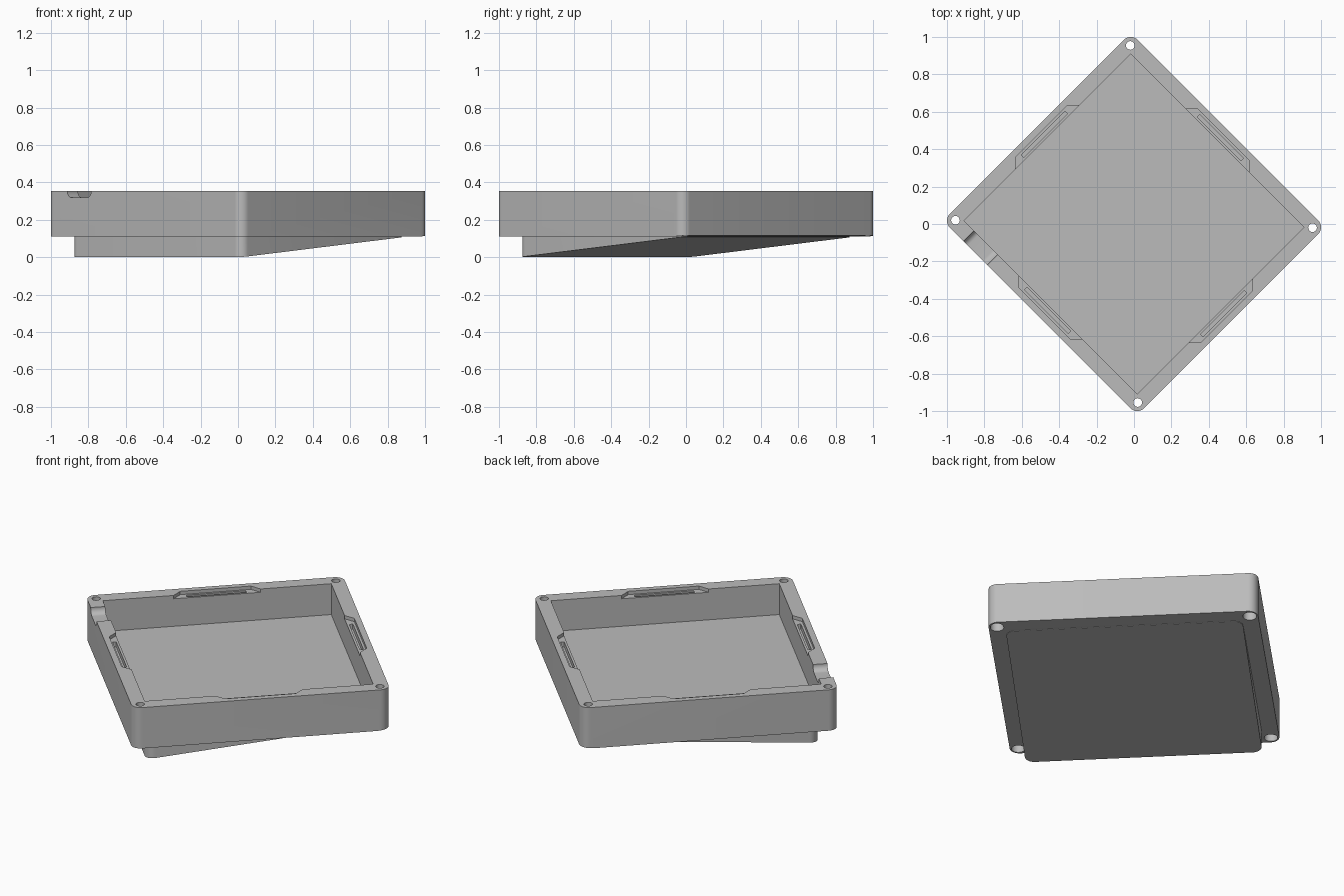
import bpy, bmesh, math
from mathutils import Matrix

if "Cube" in bpy.data.objects:
    bpy.data.objects.remove(bpy.data.objects["Cube"])

A, B = 0.71, 0.735          # half width and half length of the case
CA, CB = 0.63, 0.655        # half size of the cavity
FA, FB = 0.62, 0.645        # half size of the sloped foot
TOP, BASE, FLOOR = 0.355, 0.11, 0.17
SLOPE = math.tan(math.radians(5))

grey = bpy.data.materials.new("light_grey")
grey.diffuse_color = (0.50, 0.50, 0.50, 1)
grey.use_nodes = True
grey.node_tree.nodes["Principled BSDF"].inputs["Base Color"].default_value = grey.diffuse_color

# axis swaps: profile drawn in the YZ or the XZ plane
YZ = Matrix(((0, 0, 1, 0), (1, 0, 0, 0), (0, 1, 0, 0), (0, 0, 0, 1)))
XZ = Matrix(((1, 0, 0, 0), (0, 0, -1, 0), (0, 1, 0, 0), (0, 0, 0, 1)))


def prism(name, pts, z0, z1, matrix=Matrix()):
    """Extrude a counter-clockwise profile from z0 to z1."""
    bm = bmesh.new()
    face = bm.faces.new([bm.verts.new((x, y, z0)) for x, y in pts])
    new = bmesh.ops.extrude_face_region(bm, geom=[face])["geom"]
    for v in new:
        if isinstance(v, bmesh.types.BMVert):
            v.co.z = z1
    bm.transform(matrix)
    bmesh.ops.recalc_face_normals(bm, faces=bm.faces)
    mesh = bpy.data.meshes.new(name)
    bm.to_mesh(mesh)
    bm.free()
    mesh.materials.append(grey)
    obj = bpy.data.objects.new(name, mesh)
    bpy.context.collection.objects.link(obj)
    return obj


def rounded(x0, x1, y0, y1, r, n=10):
    """Rectangle profile with rounded corners."""
    pts = []
    for i, (cx, cy) in enumerate([(x1 - r, y1 - r), (x0 + r, y1 - r),
                                  (x0 + r, y0 + r), (x1 - r, y0 + r)]):
        for k in range(n + 1):
            t = math.pi / 2 * (i + k / n)
            pts.append((cx + r * math.cos(t), cy + r * math.sin(t)))
    return pts


def rect(x, y):
    return [(-x, -y), (x, -y), (x, y), (-x, y)]


def circle(cx, cy, r, n=32):
    return [(cx + r * math.cos(2 * math.pi * k / n),
             cy + r * math.sin(2 * math.pi * k / n)) for k in range(n)]


def boolean(target, tool, operation="DIFFERENCE"):
    mod = target.modifiers.new("bool", "BOOLEAN")
    mod.object, mod.operation, mod.solver = tool, operation, "EXACT"
    bpy.context.view_layer.objects.active = target
    bpy.ops.object.modifier_apply(modifier=mod.name)
    bpy.data.objects.remove(tool)


# case block with the foot beneath it
case = prism("case", rounded(-A, A, -B, B, 0.053), BASE, TOP)
foot = prism("foot", rounded(-FA, FA, -FB, FB, 0.05), -0.05, 0.2)
boolean(case, foot, "UNION")

# sloped underside
slope = [(-1, -0.5), (1, -0.5), (1, SLOPE * (1 + FA)), (-1, SLOPE * (FA - 1))]
boolean(case, prism("underside_cut", slope, -1, 1, XZ))

# open cavity
boolean(case, prism("cavity_cut", rect(CA, CB), FLOOR, 0.5))

# cable notch through one wall
boolean(case, prism("notch_cut", rounded(0.40, 0.58, 0.318, 0.46, 0.034),
                    -0.8, -0.55, YZ))

# shallow clip recess and narrow slot on the rim of each wall
for i, c in enumerate((CA, CB, CA, CB)):
    turn = Matrix.Rotation(i * math.pi / 2, 4, "Z")
    pocket = [(c - 0.05, -0.24), (c, -0.24), (c + 0.046, -0.195),
              (c + 0.046, 0.195), (c, 0.24), (c - 0.05, 0.24)]
    boolean(case, prism("recess_cut", pocket, TOP - 0.02, 0.5, turn))
    slot = rounded(c + 0.013, c + 0.033, -0.165, 0.165, 0.004, 3)
    boolean(case, prism("slot_cut", slot, TOP - 0.05, 0.5, turn))

# screw holes, wider from below
for sx in (-1, 1):
    for sy in (-1, 1):
        x, y = sx * 0.661, sy * 0.689
        boolean(case, prism("screw_cut", circle(x, y, 0.023), 0, 0.5))
        boolean(case, prism("counterbore_cut", circle(x, y, 0.037), 0, 0.24))

# turn the case onto its corner and smooth the rounded parts
case.data.transform(Matrix.Rotation(math.pi / 4, 4, "Z"))
bpy.ops.object.select_all(action="DESELECT")
case.select_set(True)
bpy.context.view_layer.objects.active = case
bpy.ops.object.shade_smooth_by_angle(angle=math.radians(30))
